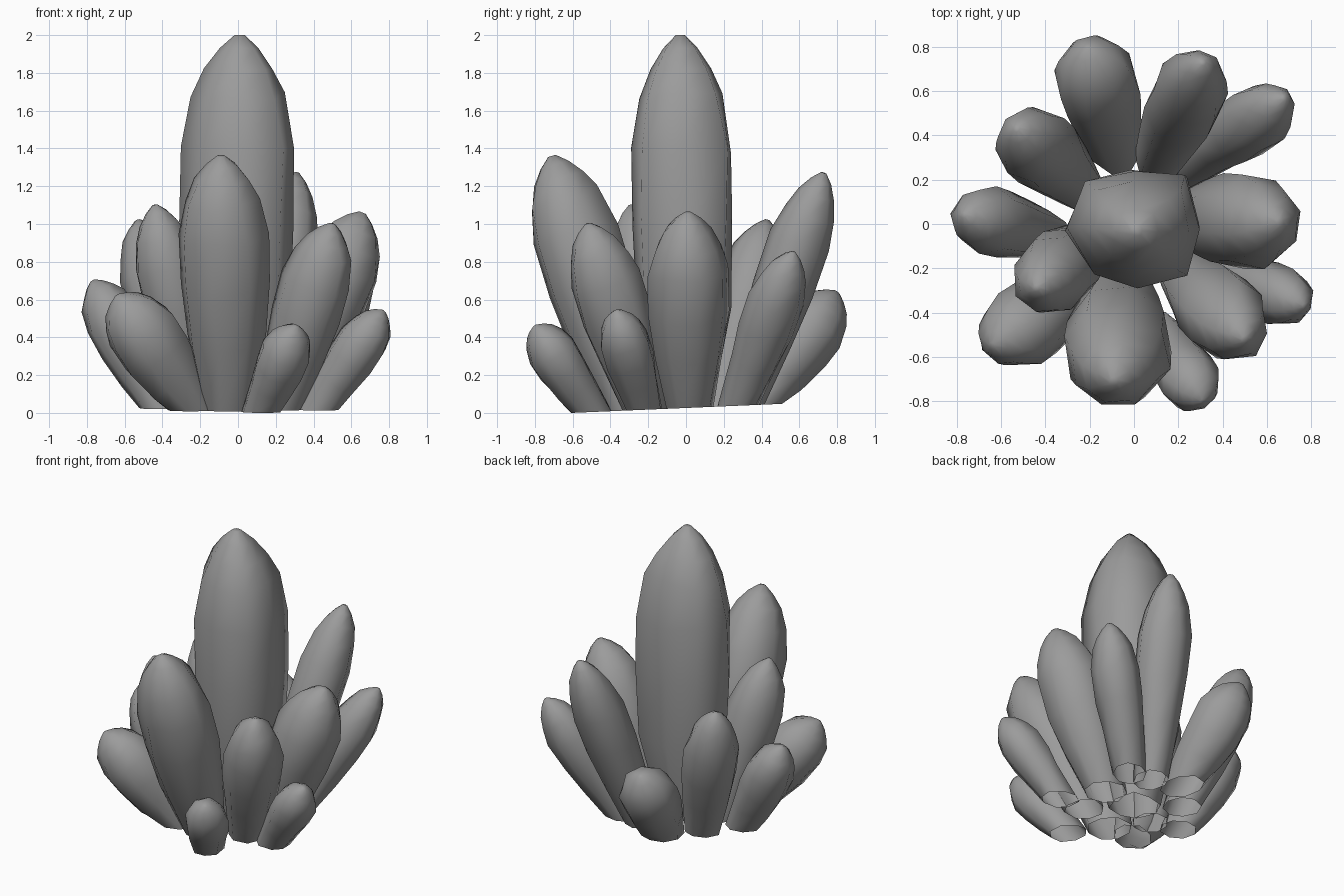
import bpy, bmesh, math, random
from mathutils import Vector

old = bpy.data.objects.get("Cube")
if old:
    bpy.data.objects.remove(old, do_unlink=True)

stone = bpy.data.materials.new("grey_stone")
stone.use_nodes = True
GREY = (0.33, 0.33, 0.33, 1)
stone.diffuse_color = GREY
stone.node_tree.nodes["Principled BSDF"].inputs["Base Color"].default_value = GREY

SIDES = 8
# Position along the axis and relative radius of the upper rings
PROFILE = [(.5, .99), (.7, 1), (.83, .82), (.91, .6), (.965, .34), (1, .09)]


def floor_height(y):
    """Slightly tilted ground plane on which all the crystals are cut."""
    return 0.026 + 0.043 * y


def crystal(name, base, tip, radius, seed, section=None, low=0.85):
    """Lofted crystal; section lists relative radii from +x towards +y."""
    rng = random.Random(seed)
    start = Vector((*base, floor_height(base[1])))
    axis = Vector(tip) - start
    along = axis.normalized()
    side = Vector((0, 1, 0.01)).cross(along).normalized()
    other = along.cross(side)
    turn = 0 if section else rng.uniform(0, math.tau)
    section = section or [rng.uniform(0.98, 1.06) for _ in range(SIDES)]
    foot = 0.05 / radius + 0.35
    bm = bmesh.new()
    rings = []
    for t, r in [(0, foot), (.28, low)] + PROFILE:
        ring = []
        for i in range(SIDES):
            a = turn + math.tau * (i + rng.uniform(-.08, .08)) / SIDES
            k = radius * r * section[i] * rng.uniform(.99, 1.03)
            slide = rng.uniform(-.02, .02) if 0 < t < .9 else 0
            p = start + axis * (t + slide) + (side * math.cos(a) + other * math.sin(a)) * k
            if t == 0:  # slide the foot along the axis onto the ground plane
                slope = along.z - 0.043 * along.y
                p += along * ((floor_height(p.y) - p.z) / slope)
            ring.append(bm.verts.new(p))
        rings.append(ring)
    # Side walls and tip; the foot stays open
    for lower, upper in zip(rings, rings[1:]):
        for i in range(SIDES):
            j = (i + 1) % SIDES
            bm.faces.new((lower[i], lower[j], upper[j], upper[i]))
    bm.faces.new(rings[-1])
    bmesh.ops.recalc_face_normals(bm, faces=bm.faces)
    mesh = bpy.data.meshes.new(name)
    bm.to_mesh(mesh)
    bm.free()
    mesh.materials.append(stone)
    obj = bpy.data.objects.new(name, mesh)
    bpy.context.collection.objects.link(obj)
    bpy.ops.object.select_all(action="DESELECT")
    obj.select_set(True)
    bpy.context.view_layer.objects.active = obj
    bpy.ops.object.shade_smooth_by_angle(angle=math.radians(80))


# Broad, nearly straight column in the middle, flatter at the back
crystal("centre_crystal", (-.01, 0), (.01, -.03, 2), .29, 1,
        section=[1, 1.13, .9, 1.04, 1.06, .93, .93, 1.08], low=.95)

# Leaning crystals around it: name, foot (x, y), tip (x, y, z), largest radius
CRYSTALS = [
    ("front_crystal", (-.05, -.3), (-.09, -.71, 1.36), .235),
    ("back_low_crystal", (-.09, .36), (-.21, .8, .64), .18),
    ("back_tall_crystal", (.11, .3), (.31, .73, 1.27), .165),
    ("back_left_crystal", (.27, .28), (.68, .57, .85), .145),
    ("left_crystal", (.25, .02), (.66, .01, 1.06), .21),
    ("left_low_crystal", (.42, -.22), (.77, -.37, .54), .135),
    ("front_left_crystal", (.22, -.22), (.5, -.52, 1), .185),
    ("front_low_crystal", (.12, -.5), (.31, -.8, .46), .135),
    ("front_right_crystal", (-.23, -.29), (-.64, -.55, .62), .185),
    ("right_inner_crystal", (-.21, -.09), (-.44, -.29, 1.1), .172),
    ("right_low_crystal", (-.4, -.05), (-.77, .04, .7), .152),
    ("back_right_crystal", (-.25, .17), (-.53, .43, 1.02), .172),
]
for n, (name, foot_xy, tip, radius) in enumerate(CRYSTALS):
    crystal(name, foot_xy, tip, radius, n + 2)
